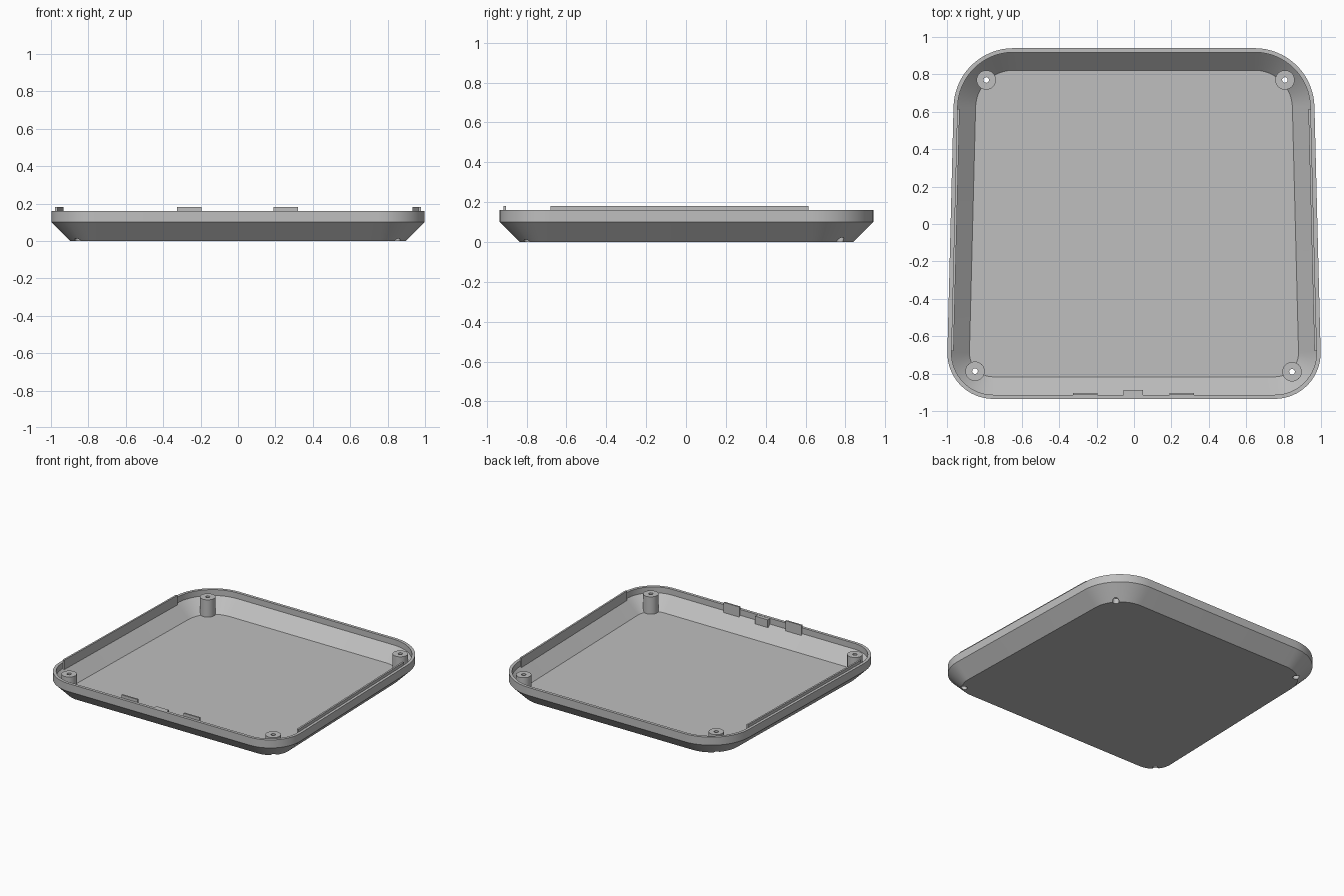
import bpy
import bmesh
from math import sin, cos, atan2, pi

if "Cube" in bpy.data.objects:
    bpy.data.objects.remove(bpy.data.objects["Cube"])

grey = bpy.data.materials.new("plain grey")
grey.use_nodes = True
COLOUR = (0.52, 0.52, 0.52, 1)
grey.diffuse_color = COLOUR
grey.node_tree.nodes["Principled BSDF"].inputs["Base Color"].default_value = COLOUR

# Tray footprint: a slight trapezoid with rounded corners
FRONT_Y, BACK_Y = -0.935, 0.94
FRONT_X, BACK_X = 1.004, 0.957
FRONT_R, BACK_R = 0.245, 0.32
RIM_Z, LIP_Z, WALL = 0.16, 0.182, 0.022
TILT = atan2(FRONT_X - BACK_X, BACK_Y - FRONT_Y)
STEPS = 16


def outline(inset):
    """Counter-clockwise rounded trapezoid, moved inwards by inset."""
    front_cx = FRONT_X - FRONT_R * (1 + sin(TILT)) / cos(TILT)
    back_cx = BACK_X - BACK_R * (1 - sin(TILT)) / cos(TILT)
    corners = [(front_cx, FRONT_Y + FRONT_R, FRONT_R, -pi / 2, TILT),
               (back_cx, BACK_Y - BACK_R, BACK_R, TILT, pi / 2)]
    half = []
    for cx, cy, r, a, b in corners:
        for i in range(STEPS + 1):
            t = a + (b - a) * i / STEPS
            half.append((cx + (r - inset) * cos(t), cy + (r - inset) * sin(t)))
    return half + [(-x, y) for x, y in reversed(half)]


def finish(name, bm):
    bmesh.ops.recalc_face_normals(bm, faces=bm.faces)
    mesh = bpy.data.meshes.new(name)
    bm.to_mesh(mesh)
    bm.free()
    mesh.materials.append(grey)
    obj = bpy.data.objects.new(name, mesh)
    bpy.context.collection.objects.link(obj)
    return obj


def loft(name, profile):
    """Solid through (inset, height) rings, capped at both ends."""
    bm = bmesh.new()
    rings = [[bm.verts.new((x, y, z)) for x, y in outline(inset)] for inset, z in profile]
    for low, high in zip(rings, rings[1:]):
        for i in range(len(low)):
            j = (i + 1) % len(low)
            bm.faces.new((low[i], low[j], high[j], high[i]))
    bm.faces.new(rings[0])
    bm.faces.new(rings[-1])
    return finish(name, bm)


def prism(name, points, z0, z1):
    bm = bmesh.new()
    base = bm.faces.new([bm.verts.new((x, y, z0)) for x, y in points])
    top = bmesh.ops.extrude_face_region(bm, geom=[base])["geom"]
    bmesh.ops.translate(bm, vec=(0, 0, z1 - z0),
                        verts=[v for v in top if isinstance(v, bmesh.types.BMVert)])
    return finish(name, bm)


def cylinder(name, centre, r, z0, z1, sides=32):
    ring = [(centre[0] + r * cos(2 * pi * i / sides),
             centre[1] + r * sin(2 * pi * i / sides)) for i in range(sides)]
    return prism(name, ring, z0, z1)


def box(name, x0, x1, y0, y1, z0, z1):
    return prism(name, [(x0, y0), (x1, y0), (x1, y1), (x0, y1)], z0, z1)


def subtract(target, cutter):
    cutter.hide_render = True
    mod = target.modifiers.new("cut", "BOOLEAN")
    mod.operation, mod.solver, mod.object = "DIFFERENCE", "EXACT", cutter
    bpy.context.view_layer.objects.active = target
    bpy.ops.object.modifier_apply(modifier=mod.name)
    bpy.data.objects.remove(cutter)


# Hollow tray: the cavity leaves the corner screw posts standing
tray = loft("tray", [(0.1, 0), (0, 0.1), (0, RIM_Z)])
cavity = loft("cavity", [(0.118, 0.02), (WALL, 0.116), (WALL, 0.3)])
posts = [(-0.85, -0.787), (0.845, -0.79), (-0.79, 0.77), (0.807, 0.77)]
for p in posts:
    subtract(cavity, cylinder("post", p, 0.052, -0.1, 0.15))
subtract(tray, cavity)

# Screw holes with wider recesses underneath
for p in posts:
    subtract(tray, cylinder("screw_hole", p, 0.015, -0.1, 0.3, 20))
    subtract(tray, cylinder("screw_recess", p, 0.022, -0.1, 0.04, 20))

# Long locating lips along the inside of both side walls
def wall_x(y):
    return FRONT_X - (y - FRONT_Y) * (FRONT_X - BACK_X) / (BACK_Y - FRONT_Y) - WALL


LIP_FRONT, LIP_BACK = -0.68, 0.615
for side, name in ((1, "left_lip"), (-1, "right_lip")):
    a, b = wall_x(LIP_FRONT), wall_x(LIP_BACK)
    prism(name, [(side * (a + 0.002), LIP_FRONT), (side * (b + 0.002), LIP_BACK),
                 (side * (b - 0.011), LIP_BACK), (side * (a - 0.011), LIP_FRONT)], 0.11, LIP_Z)

# Front clips and the stop between them
wall_y = FRONT_Y + WALL
for x, name in ((-0.26, "right_clip"), (0.255, "left_clip")):
    box(name, x - 0.065, x + 0.065, wall_y - 0.002, wall_y + 0.01, 0.1, LIP_Z)
box("centre_stop", -0.057, 0.047, wall_y - 0.002, wall_y + 0.026, 0.1, RIM_Z - 0.002)

# Smooth the rounded walls and keep the edges crisp
bpy.ops.object.select_all(action="DESELECT")
tray.select_set(True)
bpy.context.view_layer.objects.active = tray
bpy.ops.object.shade_smooth_by_angle(angle=pi / 6)
